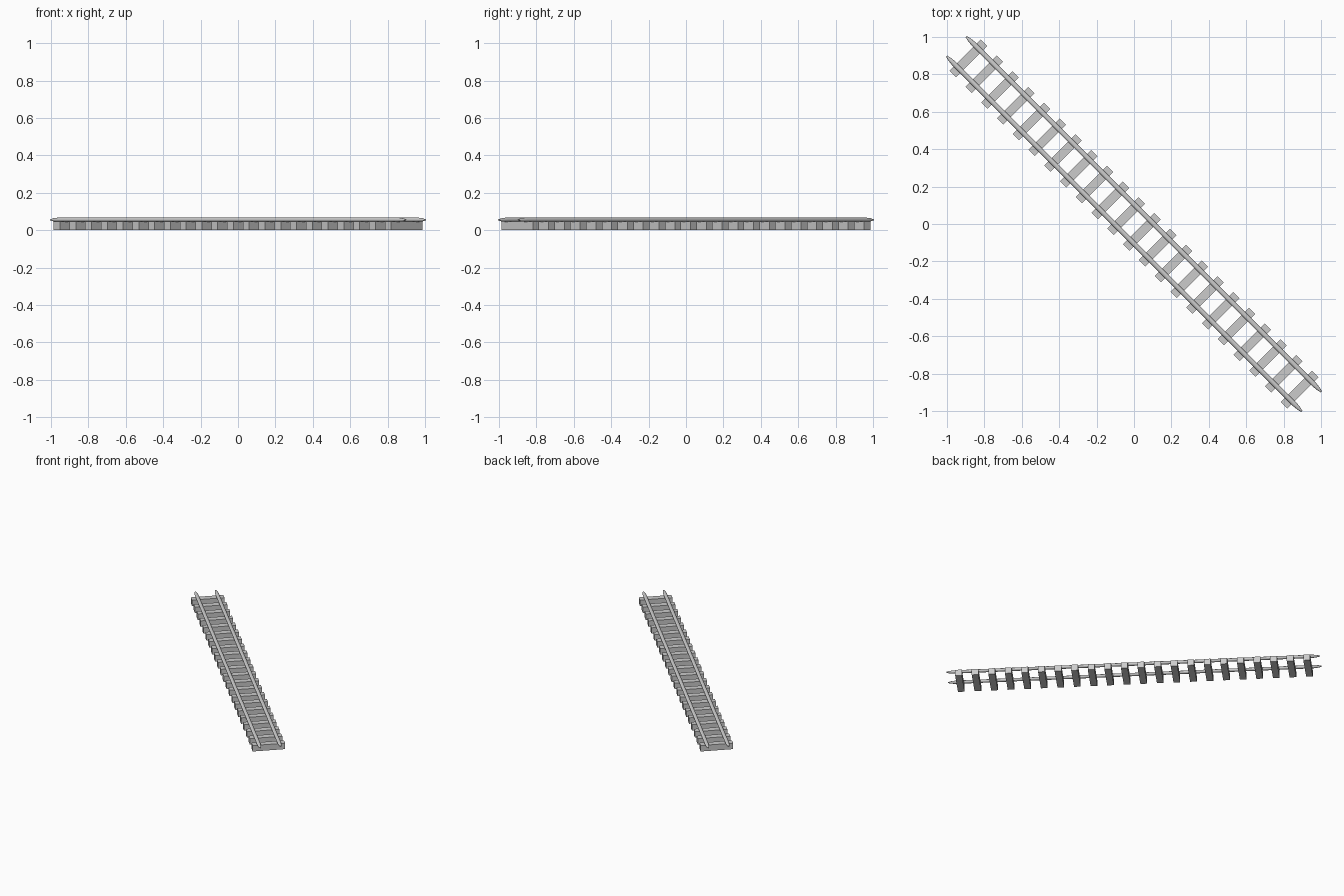
import bpy, bmesh, math
from mathutils import Matrix, Vector

cube = bpy.data.objects.get("Cube")
if cube:
    bpy.data.objects.remove(cube, do_unlink=True)

SLEEPERS = 22
SPAN = 1.252          # distance from the middle to the last sleeper
SLEEPER_SIZE = (0.048, 0.236, 0.047)
RAIL_HALF = 1.343
RAIL_OFFSET = 0.074
RAIL_Z = 0.0555
DIAGONAL = Matrix.Rotation(math.radians(-45), 4, 'Z')

grey = bpy.data.materials.new("light_grey")
grey.use_nodes = True
colour = (0.6, 0.6, 0.6, 1)
grey.diffuse_color = colour
grey.node_tree.nodes["Principled BSDF"].inputs["Base Color"].default_value = colour


def add_object(name, bm):
    bmesh.ops.recalc_face_normals(bm, faces=bm.faces)
    bm.transform(DIAGONAL)
    mesh = bpy.data.meshes.new(name)
    bm.to_mesh(mesh)
    bm.free()
    mesh.materials.append(grey)
    obj = bpy.data.objects.new(name, mesh)
    bpy.context.collection.objects.link(obj)
    return obj


# Evenly spaced sleepers
for i in range(SLEEPERS):
    bm = bmesh.new()
    x = -SPAN + 2 * SPAN * i / (SLEEPERS - 1)
    place = Matrix.Translation((x, 0, SLEEPER_SIZE[2] / 2))
    bmesh.ops.create_cube(bm, size=1, matrix=place @ Matrix.Diagonal((*SLEEPER_SIZE, 1)))
    add_object(f"sleeper_{i + 1}", bm)


# Rails: round bars whose ends narrow to a blunt tip
def rail(name, y, sides=12):
    bm = bmesh.new()
    stations = [(-RAIL_HALF, 0.3), (-RAIL_HALF + 0.02, 0.7), (-RAIL_HALF + 0.055, 1)]
    stations += [(-x, s) for x, s in reversed(stations)]
    rings = []
    for x, s in stations:
        ring = []
        for k in range(sides):
            a = math.tau * k / sides
            ring.append(bm.verts.new(Vector((x, y + 0.0135 * s * math.cos(a),
                                             RAIL_Z + 0.0115 * s * math.sin(a)))))
        rings.append(ring)
    for a, b in zip(rings, rings[1:]):
        for k in range(sides):
            n = (k + 1) % sides
            bm.faces.new((a[k], a[n], b[n], b[k]))
    bm.faces.new(rings[0])
    bm.faces.new(rings[-1])
    obj = add_object(name, bm)
    bpy.ops.object.select_all(action='DESELECT')
    obj.select_set(True)
    bpy.context.view_layer.objects.active = obj
    bpy.ops.object.shade_smooth_by_angle(angle=math.radians(40))


rail("left_rail", RAIL_OFFSET)
rail("right_rail", -RAIL_OFFSET)
